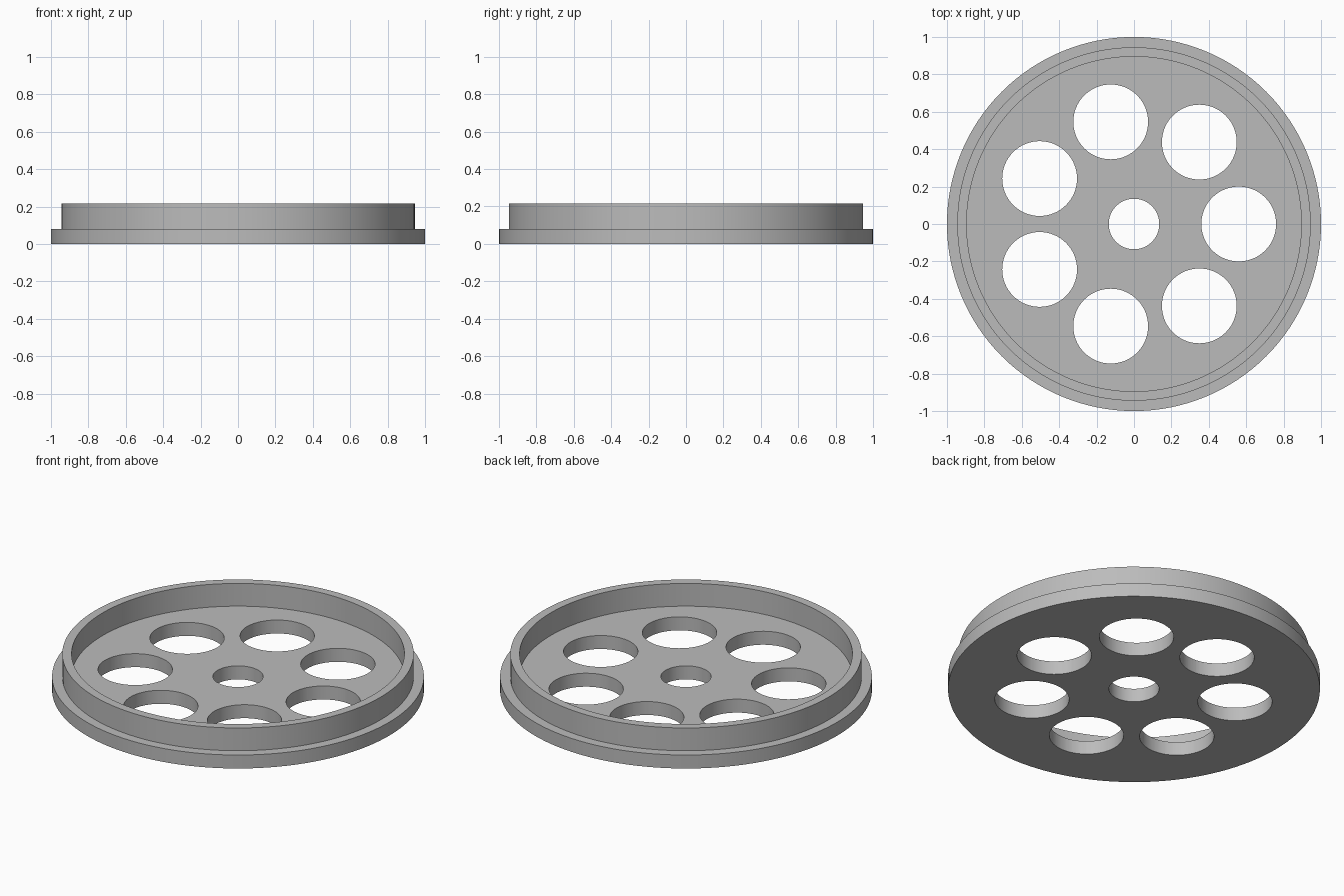
import bpy, bmesh, math
from mathutils import Matrix, Vector

cube = bpy.data.objects.get("Cube")
if cube:
    bpy.data.objects.remove(cube, do_unlink=True)

HOLES = 7
HOLE_RADIUS = 0.2
HOLE_CIRCLE = 0.56

grey = bpy.data.materials.new("plain grey")
grey.use_nodes = True
colour = (0.5, 0.5, 0.5, 1)
grey.diffuse_color = colour
grey.node_tree.nodes["Principled BSDF"].inputs["Base Color"].default_value = colour


def add_object(name, bm):
    bmesh.ops.recalc_face_normals(bm, faces=bm.faces)
    mesh = bpy.data.meshes.new(name)
    bm.to_mesh(mesh)
    bm.free()
    mesh.materials.append(grey)
    obj = bpy.data.objects.new(name, mesh)
    bpy.context.collection.objects.link(obj)
    return obj


# Flanged plate with raised rim and centre bore, turned from a closed profile
profile = [(0.135, 0), (1, 0), (1, 0.08), (0.945, 0.08),
           (0.945, 0.215), (0.895, 0.215), (0.895, 0.08), (0.135, 0.08)]
bm = bmesh.new()
verts = [bm.verts.new((r, 0, z)) for r, z in profile]
edges = [bm.edges.new((a, b)) for a, b in zip(verts, verts[1:] + verts[:1])]
bmesh.ops.spin(bm, geom=verts + edges, cent=(0, 0, 0), axis=(0, 0, 1),
               angle=math.tau, steps=128, use_merge=True)
bmesh.ops.remove_doubles(bm, verts=bm.verts, dist=0.0001)
plate = add_object("rimmed_plate", bm)

# Ring of round cutters
bm = bmesh.new()
for i in range(HOLES):
    spot = Matrix.Rotation(math.tau * i / HOLES, 4, "Z") @ Vector((HOLE_CIRCLE, 0, 0.04))
    bmesh.ops.create_cone(bm, cap_ends=True, segments=64, radius1=HOLE_RADIUS,
                          radius2=HOLE_RADIUS, depth=0.2,
                          matrix=Matrix.Translation(spot))
cutter = add_object("hole_cutters", bm)
cutter.hide_render = True

# Cut the holes, then drop the cutters
cut = plate.modifiers.new("holes", "BOOLEAN")
cut.operation = "DIFFERENCE"
cut.solver = "EXACT"
cut.object = cutter
bpy.ops.object.select_all(action="DESELECT")
plate.select_set(True)
bpy.context.view_layer.objects.active = plate
bpy.ops.object.modifier_apply(modifier=cut.name)
bpy.data.objects.remove(cutter, do_unlink=True)
bpy.ops.object.shade_smooth_by_angle(angle=math.radians(30))
